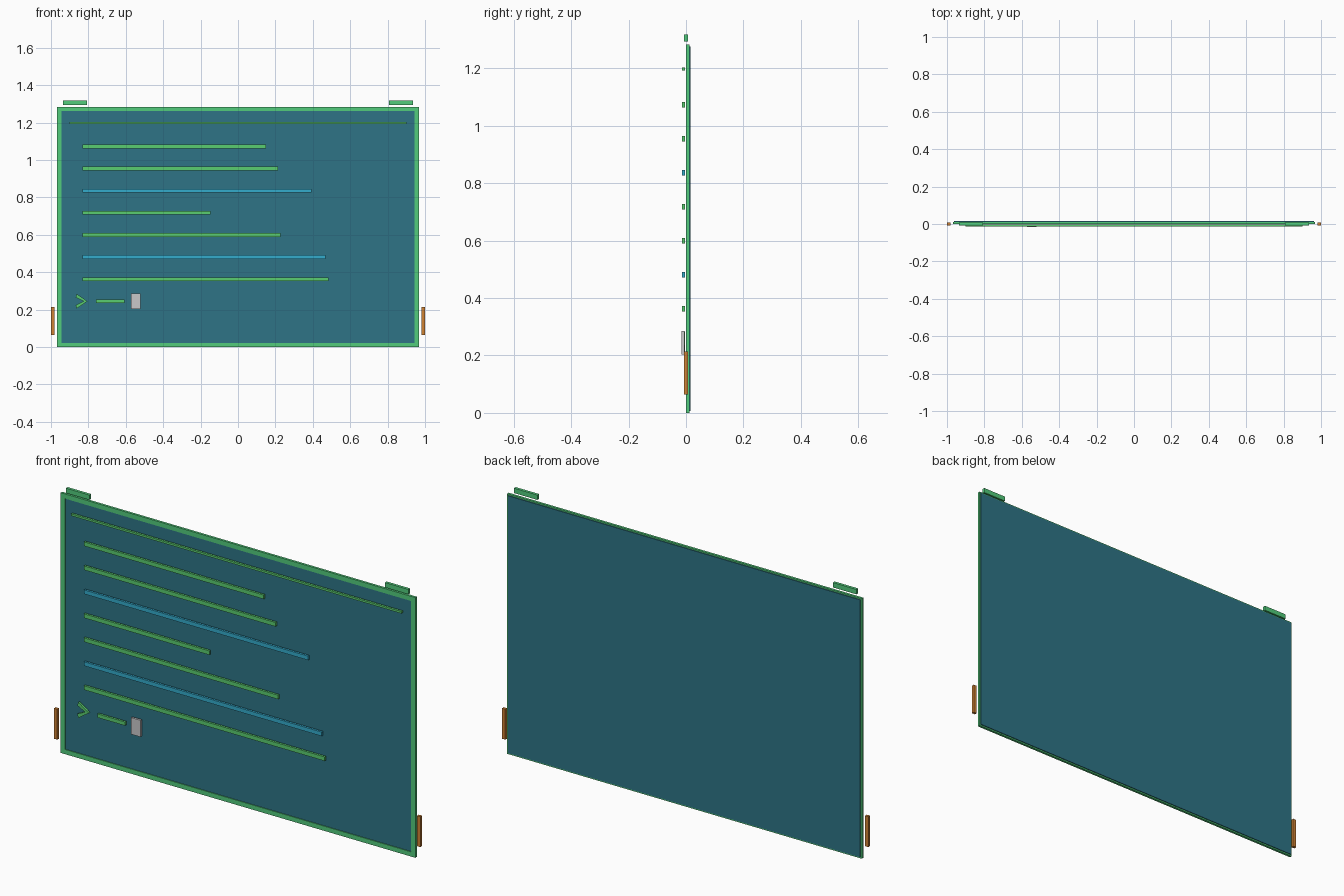
import bpy
import bmesh

cube = bpy.data.objects.get("Cube")
if cube:
    bpy.data.objects.remove(cube, do_unlink=True)


def material(name, rgb):
    """Flat material from 0-255 sRGB values, stored as linear."""
    lin = [(c / 255 / 12.92) if c < 11 else ((c / 255 + 0.055) / 1.055) ** 2.4 for c in rgb]
    mat = bpy.data.materials.new(name)
    mat.use_nodes = True
    mat.diffuse_color = (*lin, 1)
    mat.node_tree.nodes["Principled BSDF"].inputs["Base Color"].default_value = (*lin, 1)
    return mat


TEAL = material("teal", (46, 116, 134))
GREEN = material("emerald green", (82, 204, 124))
TEXT = material("text green", (90, 205, 112))
CYAN = material("cyan", (52, 172, 204))
GREY = material("light grey", (200, 200, 202))
BRONZE = material("bronze", (208, 130, 52))


def prism(name, outline, y0, y1, mat):
    """Extrude an x-z outline from y0 to y1."""
    bm = bmesh.new()
    face = bm.faces.new([bm.verts.new((x, y0, z)) for x, z in outline])
    out = bmesh.ops.extrude_face_region(bm, geom=[face])["geom"]
    verts = [v for v in out if isinstance(v, bmesh.types.BMVert)]
    bmesh.ops.translate(bm, verts=verts, vec=(0, y1 - y0, 0))
    bmesh.ops.recalc_face_normals(bm, faces=bm.faces)
    mesh = bpy.data.meshes.new(name)
    bm.to_mesh(mesh)
    bm.free()
    mesh.materials.append(mat)
    obj = bpy.data.objects.new(name, mesh)
    bpy.context.scene.collection.objects.link(obj)
    return obj


def box(name, x0, x1, z0, z1, y0, y1, mat):
    return prism(name, [(x0, z0), (x1, z0), (x1, z1), (x0, z1)], y0, y1, mat)


# Screen panel, showing behind the frame
W, H, RIM = 0.968, 1.284, 0.023
box("screen_panel", -0.962, 0.962, 0.007, H - 0.007, 0.004, 0.016, TEAL)

# Frame bars
box("frame_bottom", -W, W, 0, RIM, 0, 0.012, GREEN)
box("frame_top", -W, W, H - RIM, H, 0, 0.012, GREEN)

# Mirrored side parts
for side, s in (("left", 1), ("right", -1)):
    def pair(a, b):
        return sorted((s * a, s * b))
    box("frame_" + side, *pair(W - RIM, W), RIM, H - RIM, 0, 0.012, GREEN)
    box("top_tab_" + side, *pair(0.807, 0.935), 1.294, 1.318, -0.007, 0.007, GREEN)
    box("side_clip_" + side, *pair(0.982, 1.0), 0.064, 0.214, -0.007, 0.007, BRONZE)

# Header rule and text lines, evenly spaced
FRONT, BACK = -0.014, -0.003
box("header_rule", -0.902, 0.902, 1.193, 1.203, FRONT, BACK, TEXT)
ends = [0.15, 0.214, 0.392, -0.147, 0.228, 0.467, 0.483]
for i, end in enumerate(ends):
    z = 1.073 - i * 0.1183
    box(f"text_line_{i + 1}", -0.832, end, z - 0.01, z + 0.01, FRONT, BACK,
        CYAN if i in (2, 5) else TEXT)

# Prompt arrow, typed dash and cursor block
mid, rise, t = 0.245, 0.03, 0.009
prism("prompt_arrow", [(-0.868, mid + rise - t), (-0.825, mid), (-0.868, mid - rise + t),
                       (-0.862, mid - rise - t), (-0.805, mid), (-0.862, mid + rise + t)],
      FRONT, BACK, TEXT)
box("typed_dash", -0.758, -0.608, mid - 0.009, mid + 0.009, FRONT, BACK, TEXT)
box("cursor_block", -0.573, -0.522, 0.204, 0.286, -0.016, -0.005, GREY)
